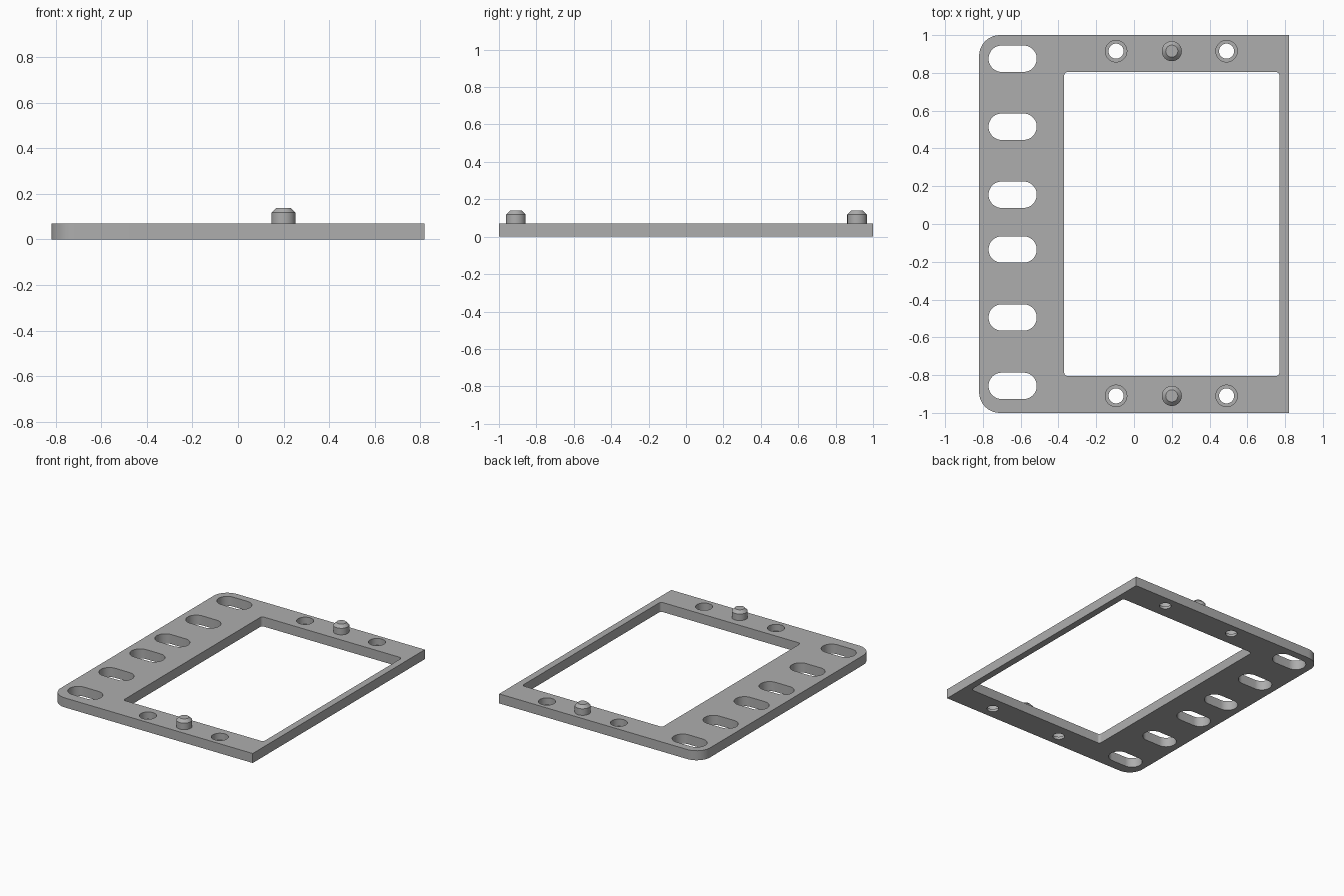
import bpy, bmesh
from math import sin, cos, pi, radians

cube = bpy.data.objects.get("Cube")
if cube:
    bpy.data.objects.remove(cube, do_unlink=True)

grey = bpy.data.materials.new("plain grey")
grey.use_nodes = True
COLOR = (0.42, 0.42, 0.42, 1)
grey.diffuse_color = COLOR
grey.node_tree.nodes["Principled BSDF"].inputs["Base Color"].default_value = COLOR

THICK = 0.07
LOW, HIGH = -0.05, 0.15  # cutter reach below and above the plate


def rounded_rect(x0, x1, y0, y1, r_left, r_right, steps=12):
    """Counter-clockwise outline with separate left and right corner radii."""
    corners = [(x1, y1, r_right, -1, -1), (x0, y1, r_left, 1, -1),
               (x0, y0, r_left, 1, 1), (x1, y0, r_right, -1, 1)]
    pts = []
    for i, (x, y, r, sx, sy) in enumerate(corners):
        if r == 0:
            pts.append((x, y))
            continue
        for k in range(steps + 1):
            a = (i + k / steps) * pi / 2
            pts.append((x + sx * r + r * cos(a), y + sy * r + r * sin(a)))
    return pts


def circle(x, y, r, n=40):
    return [(x + r * cos(2 * pi * k / n), y + r * sin(2 * pi * k / n)) for k in range(n)]


def loft(name, rings):
    """Closed solid from a stack of (outline, z) rings."""
    bm = bmesh.new()
    loops = [[bm.verts.new((x, y, z)) for x, y in pts] for pts, z in rings]
    for a, b in zip(loops, loops[1:]):
        for i in range(len(a)):
            j = (i + 1) % len(a)
            bm.faces.new((a[i], a[j], b[j], b[i]))
    bm.faces.new(loops[0][::-1])
    bm.faces.new(loops[-1])
    mesh = bpy.data.meshes.new(name)
    bm.to_mesh(mesh)
    bm.free()
    mesh.materials.append(grey)
    obj = bpy.data.objects.new(name, mesh)
    bpy.context.collection.objects.link(obj)
    return obj


def activate(obj):
    bpy.ops.object.select_all(action='DESELECT')
    obj.select_set(True)
    bpy.context.view_layer.objects.active = obj


def cut(target, rings):
    """Subtract a lofted solid from the target."""
    cutter = loft("cutter", rings)
    cutter.hide_render = True
    mod = target.modifiers.new("cut", 'BOOLEAN')
    mod.operation = 'DIFFERENCE'
    mod.solver = 'EXACT'
    mod.object = cutter
    activate(target)
    bpy.ops.object.modifier_apply(modifier=mod.name)
    bpy.data.objects.remove(cutter, do_unlink=True)


def smooth(obj):
    activate(obj)
    bpy.ops.object.shade_smooth_by_angle(angle=radians(30))


# Flat frame, rounded on its right-hand side only
outline = rounded_rect(-0.82, 0.82, -1, 1, 0.11, 0)
frame = loft("frame_plate", [(outline, 0), (outline, THICK)])

# Large window
window = rounded_rect(-0.37, 0.77, -0.805, 0.805, 0.02, 0.02, 5)
cut(frame, [(window, LOW), (window, HIGH)])

# Row of mounting slots
for y in (0.875, 0.515, 0.155, -0.135, -0.495, -0.857):
    slot = rounded_rect(-0.77, -0.515, y - 0.07, y + 0.07, 0.0699, 0.0699)
    cut(frame, [(slot, LOW), (slot, HIGH)])

# Counterbored screw holes and chamfered locating pins on both end bars
for side, y in (("back", 0.915), ("front", -0.91)):
    for x in (-0.095, 0.49):
        drill, bore = circle(x, y, 0.04), circle(x, y, 0.057)
        cut(frame, [(drill, LOW), (drill, 0.02), (bore, 0.02), (bore, HIGH)])
    body, tip = circle(0.2, y, 0.053), circle(0.2, y, 0.032)
    pin = loft(side + "_pin", [(body, THICK - 0.01), (body, 0.118), (tip, 0.139)])
    smooth(pin)

smooth(frame)
